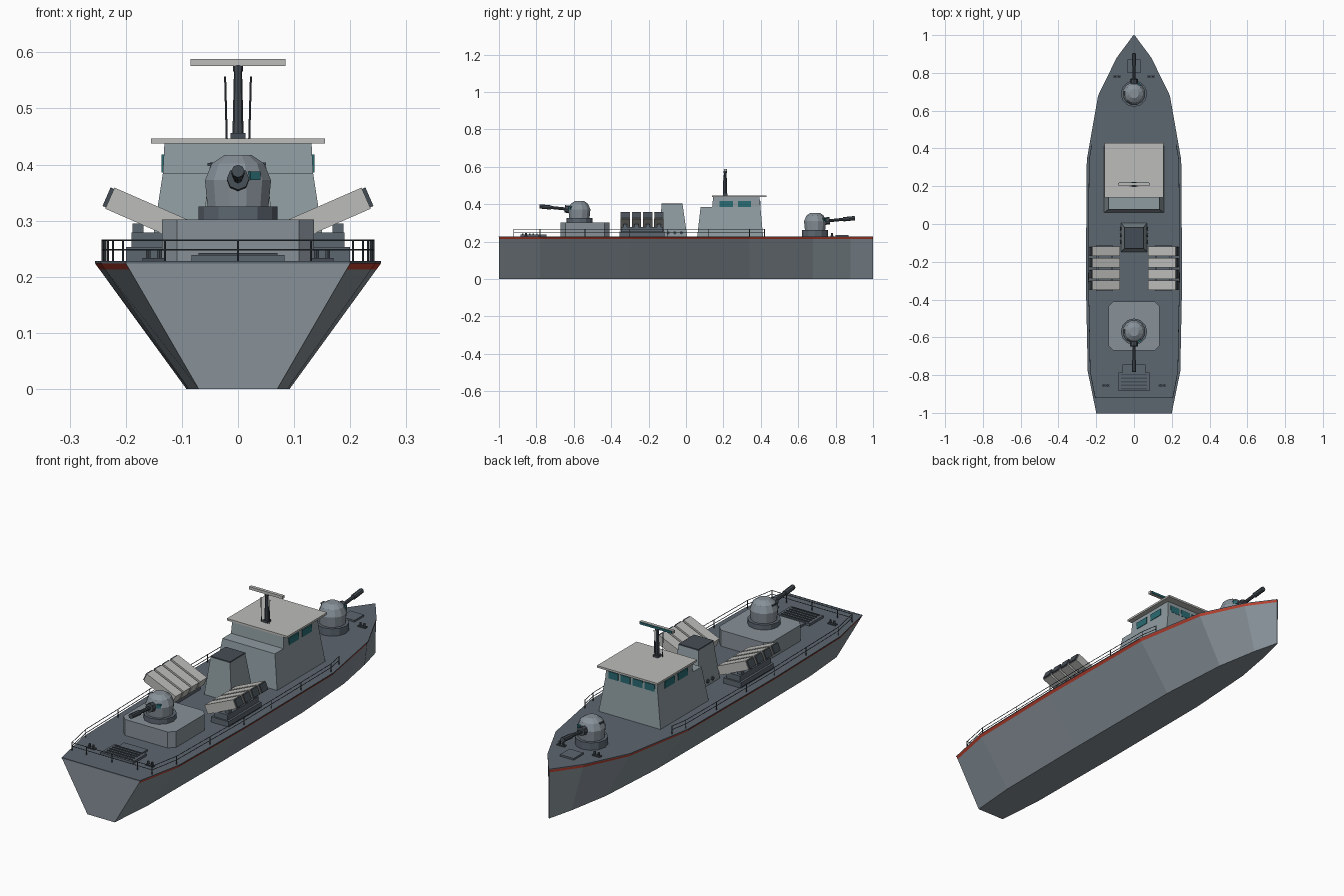
import bpy, bmesh, math
from mathutils import Vector, Matrix

cube = bpy.data.objects.get("Cube")
if cube:
    bpy.data.objects.remove(cube, do_unlink=True)


def material(name, *srgb):
    lin = [((c + 0.055) / 1.055) ** 2.4 for c in srgb] + [1.0]
    m = bpy.data.materials.new(name)
    m.use_nodes = True
    m.diffuse_color = lin
    m.node_tree.nodes["Principled BSDF"].inputs["Base Color"].default_value = lin
    return m


HULL = material("hull grey", 0.53, 0.57, 0.60)
DECK = material("deck grey", 0.36, 0.40, 0.44)
WALL = material("wall grey", 0.56, 0.61, 0.63)
LIGHT = material("light grey", 0.74, 0.74, 0.73)
RED = material("red stripe", 0.72, 0.25, 0.18)
GLASS = material("teal glass", 0.16, 0.42, 0.45)
DARK = material("dark metal", 0.27, 0.30, 0.33)
DECK_Z = 0.228


def finish(name, bm, *mats):
    bmesh.ops.recalc_face_normals(bm, faces=bm.faces[:])
    mesh = bpy.data.meshes.new(name)
    bm.to_mesh(mesh)
    bm.free()
    for m in mats:
        mesh.materials.append(m)
    ob = bpy.data.objects.new(name, mesh)
    bpy.context.collection.objects.link(ob)
    return ob


def add_box(bm, center, size, rot=Matrix.Identity(4)):
    mat = Matrix.Translation(center) @ rot @ Matrix.Diagonal((*size, 1))
    return bmesh.ops.create_cube(bm, size=1, matrix=mat)["verts"]


def box(name, center, size, mat, rot=Matrix.Identity(4)):
    bm = bmesh.new()
    add_box(bm, center, size, rot)
    return finish(name, bm, mat)


def add_tube(bm, a, b, r, sides=6, r2=None):
    a, b = Vector(a), Vector(b)
    mat = Matrix.Translation((a + b) / 2) @ (b - a).to_track_quat("Z", "Y").to_matrix().to_4x4()
    bmesh.ops.create_cone(bm, cap_ends=True, segments=sides, radius1=r,
                          radius2=r if r2 is None else r2, depth=(b - a).length, matrix=mat)


def tapered(name, half_low, y_low, half_top, y_top, z0, z1, *mats):
    """Block with a different rectangle at its foot and its top; the top may be painted."""
    bm = bmesh.new()
    rings = []
    for h, (y0, y1), z in ((half_low, y_low, z0), (half_top, y_top, z1)):
        rings.append([bm.verts.new(p) for p in ((-h, y0, z), (h, y0, z), (h, y1, z), (-h, y1, z))])
    low, top = rings
    bm.faces.new(low)
    bm.faces.new(top).material_index = len(mats) - 1
    for i in range(4):
        j = (i + 1) % 4
        bm.faces.new((low[i], low[j], top[j], top[i]))
    return finish(name, bm, *mats)


# Hull: stations of (y, deck half width, keel half width)
stations = [(-1, 0.2, 0.07), (-0.78, 0.245, 0.088), (-0.3, 0.255, 0.092), (0.34, 0.25, 0.09),
            (0.68, 0.19, 0.068), (0.88, 0.092, 0.032), (1, 0.003, 0.002)]
bm = bmesh.new()
rings = []
for y, w, k in stations:
    half = [(w, DECK_Z), (w, 0.224), (w + (k - w) * 0.05, 0.213), (k, 0)]
    loop = half + [(-x, z) for x, z in reversed(half)]
    rings.append([bm.verts.new((x, y, z)) for x, z in loop])
band = [1, 2, 0, 0, 0, 2, 1, 1]
for a, b in zip(rings, rings[1:]):
    for i in range(8):
        j = (i + 1) % 8
        bm.faces.new((a[i], a[j], b[j], b[i])).material_index = band[i]
bm.faces.new(rings[0])
bm.faces.new(rings[-1])
finish("hull", bm, HULL, DECK, RED)
box("stern_edge", (0, -0.998, 0.226), (0.4, 0.008, 0.005), DECK)

# Bridge: flared lower tier, wheelhouse, roof and windows
tapered("bridge_lower", 0.158, (0.06, 0.412), 0.134, (0.078, 0.398), DECK_Z, 0.384, WALL)
tapered("wheelhouse", 0.134, (0.14, 0.398), 0.131, (0.145, 0.393), 0.384, 0.44, WALL)
box("bridge_roof", (0, 0.285, 0.442), (0.31, 0.29, 0.009), LIGHT)
bm = bmesh.new()
for side in (-1, 1):
    for y in (0.215, 0.312):
        add_box(bm, (side * 0.1335, y, 0.402), (0.006, 0.07, 0.032))
for i in range(4):
    add_box(bm, (-0.093 + 0.062 * i, 0.396, 0.402), (0.05, 0.006, 0.032))
finish("bridge_windows", bm, GLASS)

# Mast, radar bar and whip aerials
box("mast_foot", (0, 0.21, 0.45), (0.026, 0.026, 0.012), DARK)
bm = bmesh.new()
add_tube(bm, (0, 0.21, 0.45), (0, 0.21, 0.577), 0.010, 8, 0.007)
add_tube(bm, (0, 0.21, 0.566), (0, 0.21, 0.577), 0.009, 8)
finish("mast", bm, DARK)
box("radar_bar", (0, 0.21, 0.582), (0.17, 0.014, 0.013), LIGHT)
box("radar_face", (0, 0.2185, 0.582), (0.16, 0.004, 0.01), GLASS)
bm = bmesh.new()
for side in (-1, 1):
    add_tube(bm, (side * 0.02, 0.2, 0.445), (side * 0.023, 0.2, 0.557), 0.0018)
finish("whip_aerials", bm, DARK)

# Funnel with dark mouth and side vents
tapered("funnel", 0.07, (-0.147, 0.006), 0.05, (-0.13, -0.018), DECK_Z, 0.398, WALL)
box("funnel_mouth", (0, -0.074, 0.4), (0.1, 0.112, 0.008), DARK)
bm = bmesh.new()
for side in (-1, 1):
    for y in (-0.095, -0.06, -0.025):
        add_tube(bm, (side * 0.06, y, 0.247), (side * 0.073, y, 0.247), 0.009, 8)
finish("funnel_vents", bm, DARK)

# Aft gun platform with cut corners
bm = bmesh.new()
add_box(bm, (0, -0.54, 0.264), (0.27, 0.26, 0.076))
upright = [e for e in bm.edges if abs(e.verts[0].co.z - e.verts[1].co.z) > 0.01]
bmesh.ops.bevel(bm, geom=upright, offset=0.026, segments=1, affect="EDGES")
finish("aft_gun_platform", bm, HULL)


def gun_turret(label, y, z, aim):
    """Faceted turret on a ring; aim is the y direction of the barrel."""
    def at(x, forward, up):
        return (x, y + aim * forward, z + up)

    bm = bmesh.new()
    add_tube(bm, at(0, 0, -0.012), at(0, 0, 0.023), 0.07, 12)
    finish(label + "_ring", bm, DECK)
    profile = [(0.056, 0.02), (0.061, 0.07), (0.048, 0.1), (0.025, 0.115)]
    bm = bmesh.new()
    loops = [[bm.verts.new(at(r * math.cos(t), r * math.sin(t), h))
              for t in (math.tau * (i + 0.5) / 12 for i in range(12))] for r, h in profile]
    for a, b in zip(loops, loops[1:]):
        for i in range(12):
            j = (i + 1) % 12
            bm.faces.new((a[i], a[j], b[j], b[i]))
    bm.faces.new(loops[0])
    bm.faces.new(loops[-1])
    finish(label + "_house", bm, HULL)
    bm = bmesh.new()
    for f0, f1, r in ((0.03, 0.078, 0.02), (0.07, 0.2, 0.008), (0.15, 0.213, 0.0115)):
        add_tube(bm, at(0, f0, 0.07 + (f0 - 0.05) * 0.1), at(0, f1, 0.07 + (f1 - 0.05) * 0.1), r, 8)
    finish(label + "_barrel", bm, DARK)
    turn = Matrix.Rotation(-aim * math.radians(30), 4, "Z")
    box(label + "_sight", at(0.029, 0.0495, 0.078), (0.02, 0.009, 0.016), GLASS, turn)
    box(label + "_hatch", at(-0.045, 0.0, 0.098), (0.018, 0.022, 0.006), DARK)


gun_turret("aft_gun", -0.57, 0.302, -1)
gun_turret("bow_gun", 0.69, 0.239, 1)

# Launchers: four tilted tubes on a stepped mount at each side
tilt = math.radians(23.6)
for side, label in ((1, "left"), (-1, "right")):
    rot = Matrix.Rotation(-side * tilt, 4, "Y")
    tubes, caps, mount = bmesh.new(), bmesh.new(), bmesh.new()
    for i in range(4):
        y = -0.325 + 0.06 * i
        add_box(tubes, (side * 0.155, y, 0.308), (0.16, 0.05, 0.041), rot)
        out = Vector((side * math.cos(tilt), 0, math.sin(tilt)))
        add_box(caps, Vector((side * 0.155, y, 0.308)) + out * 0.083, (0.007, 0.044, 0.036), rot)
        add_box(mount, (side * 0.178, y, 0.28), (0.02, 0.02, 0.03))
    add_box(mount, (side * 0.155, -0.235, 0.24), (0.09, 0.24, 0.026))
    add_box(mount, (side * 0.155, -0.235, 0.262), (0.07, 0.225, 0.034))
    finish(label + "_launch_tubes", tubes, LIGHT)
    finish(label + "_launch_caps", caps, DARK)
    finish(label + "_launch_mount", mount, DECK)

# Deck railings along both sides and across the stern
edge = [(-0.92, 0.205), (-0.78, 0.232), (-0.54, 0.236), (-0.3, 0.241), (-0.1, 0.24),
        (0.12, 0.239), (0.34, 0.237), (0.42, 0.223)]
bm = bmesh.new()
for side in (-1, 1):
    pts = [(side * x, y) for y, x in edge]
    for x, y in pts:
        add_tube(bm, (x, y, DECK_Z - 0.002), (x, y, 0.266), 0.002, 5)
    for z in (0.248, 0.265):
        for a, b in zip(pts, pts[1:]):
            add_tube(bm, (*a, z), (*b, z), 0.0015, 5)
for x in (-0.13, 0, 0.13):
    add_tube(bm, (x, -0.92, DECK_Z - 0.002), (x, -0.92, 0.266), 0.002, 5)
for z in (0.248, 0.265):
    add_tube(bm, (-0.205, -0.92, z), (0.205, -0.92, z), 0.0015, 5)
finish("railings", bm, DARK)

# Hatches and mooring bollards
box("aft_hatch", (0, -0.835, 0.232), (0.165, 0.1, 0.014), DECK)
box("aft_hatch_step", (0, -0.765, 0.231), (0.12, 0.04, 0.012), DECK)
bm = bmesh.new()
for i in range(5):
    add_box(bm, (0, -0.873 + 0.019 * i, 0.24), (0.14, 0.007, 0.004))
finish("aft_hatch_slats", bm, DARK)
box("bow_hatch", (0, 0.835, 0.231), (0.07, 0.07, 0.01), DECK)
bm = bmesh.new()
for x, y in ((0.15, -0.855), (0.09, 0.78)):
    for side in (-1, 1):
        add_box(bm, (side * x, y, 0.23), (0.04, 0.016, 0.006))
        for dx in (-0.01, 0.01):
            add_tube(bm, (side * x + dx, y, DECK_Z), (side * x + dx, y, 0.247), 0.005, 6)
finish("bollards", bm, DARK)
